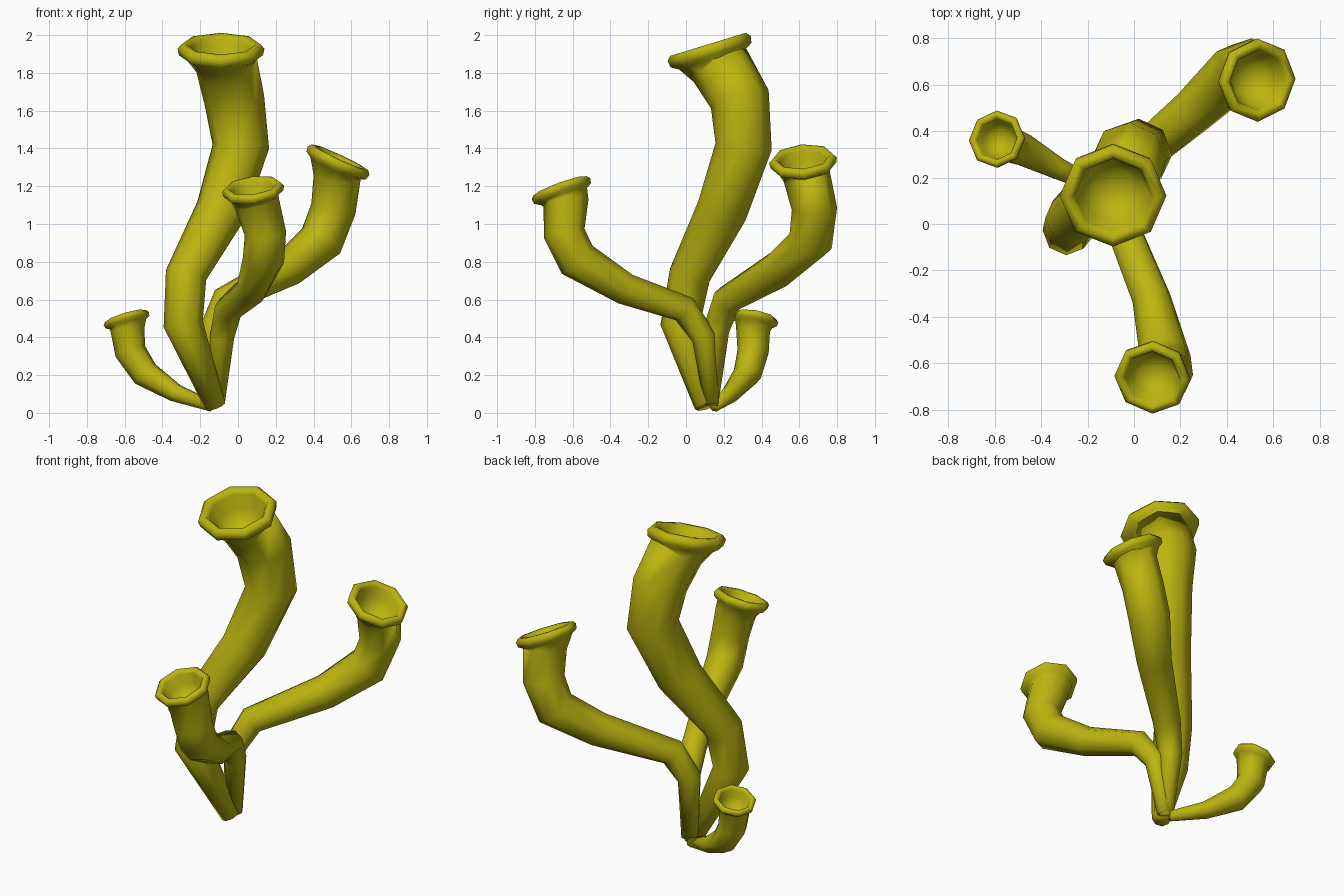
import bpy, bmesh, math
from mathutils import Vector

if "Cube" in bpy.data.objects:
    bpy.data.objects.remove(bpy.data.objects["Cube"])

SIDES = 8
mat = bpy.data.materials.new("olive_yellow")
mat.diffuse_color = (0.50, 0.46, 0.005, 1)
mat.use_nodes = True
mat.node_tree.nodes["Principled BSDF"].inputs["Base Color"].default_value = mat.diffuse_color

# Lip and bowl profile: (height along axis, radius), both relative to lip radius
LIP = [(-0.22, 0.80), (-0.12, 0.97), (0.04, 1.0), (0.14, 0.91),
       (0.14, 0.80), (0.03, 0.72), (-0.35, 0.62), (-0.62, 0.38)]


def tube(name, path, centre, axis, lip_r):
    """Tapered stalk along path (x, y, z, radius) ending in a flared hollow lip."""
    centre, axis = Vector(centre), Vector(axis).normalized()
    pts = [Vector(p[:3]) for p in path]
    chain = pts + [centre]
    # ring frames: position, normal, radius
    rings = []
    for i, p in enumerate(pts):
        t = (chain[i + 1] - p).normalized()
        if i:
            t = (t + (p - chain[i - 1]).normalized()).normalized()
        rings.append((p, t, path[i][3]))
    for h, r in LIP:
        rings.append((centre + axis * h * lip_r, axis, r * lip_r))

    # carry one reference direction down from the lip so rings do not twist
    u = Vector((1, 0, 0))
    u = (u - axis * u.dot(axis)).normalized()
    prev = axis
    dirs = []
    for p, t, r in reversed(rings):
        u = prev.rotation_difference(t) @ u
        dirs.append(u.copy())
        prev = t
    dirs.reverse()

    bm = bmesh.new()
    loops = []
    for (p, t, r), d in zip(rings, dirs):
        v = t.cross(d)
        loops.append([bm.verts.new(p + r * (d * math.cos(a) + v * math.sin(a)))
                      for a in (2 * math.pi * k / SIDES for k in range(SIDES))])
    for a, b in zip(loops, loops[1:]):
        for k in range(SIDES):
            j = (k + 1) % SIDES
            bm.faces.new((a[k], a[j], b[j], b[k]))
    # closed foot and bowl floor
    bm.faces.new(loops[0][::-1])
    floor = bm.verts.new(centre - axis * 0.7 * lip_r)
    for k in range(SIDES):
        bm.faces.new((loops[-1][k], loops[-1][(k + 1) % SIDES], floor))
    bmesh.ops.recalc_face_normals(bm, faces=bm.faces)
    for f in bm.faces:
        f.smooth = True
    me = bpy.data.meshes.new(name)
    bm.to_mesh(me)
    bm.free()
    me.materials.append(mat)
    ob = bpy.data.objects.new(name, me)
    bpy.context.collection.objects.link(ob)


tube("tall_tube",
     [(-0.12, 0.10, 0.035, 0.055), (-0.29, -0.03, 0.47, 0.105),
      (-0.275, 0.02, 0.73, 0.11), (-0.09, 0.19, 1.07, 0.135),
      (0.015, 0.305, 1.41, 0.15), (-0.02, 0.285, 1.66, 0.16),
      (-0.06, 0.18, 1.84, 0.165)],
     (-0.09, 0.125, 1.92), (0.0, -0.29, 0.95), 0.23)

tube("back_right_tube",
     [(-0.13, 0.13, 0.04, 0.04), (-0.135, 0.16, 0.44, 0.07),
      (-0.06, 0.22, 0.60, 0.08), (0.26, 0.49, 0.76, 0.10),
      (0.44, 0.66, 0.91, 0.12), (0.505, 0.68, 1.08, 0.12),
      (0.525, 0.64, 1.25, 0.125)],
     (0.53, 0.62, 1.33), (0.42, -0.08, 0.90), 0.18)

tube("front_tube",
     [(-0.11, 0.135, 0.05, 0.04), (-0.085, 0.095, 0.40, 0.065),
      (-0.05, -0.01, 0.55, 0.075), (0.075, -0.32, 0.655, 0.085),
      (0.135, -0.575, 0.81, 0.11), (0.145, -0.645, 0.95, 0.11),
      (0.10, -0.635, 1.11, 0.12)],
     (0.08, -0.66, 1.18), (-0.12, -0.34, 0.93), 0.165)

tube("small_left_tube",
     [(-0.14, 0.15, 0.035, 0.03), (-0.33, 0.24, 0.105, 0.05),
      (-0.49, 0.325, 0.205, 0.075), (-0.57, 0.355, 0.325, 0.083),
      (-0.585, 0.355, 0.44, 0.09)],
     (-0.59, 0.365, 0.495), (-0.28, 0.17, 0.94), 0.125)
